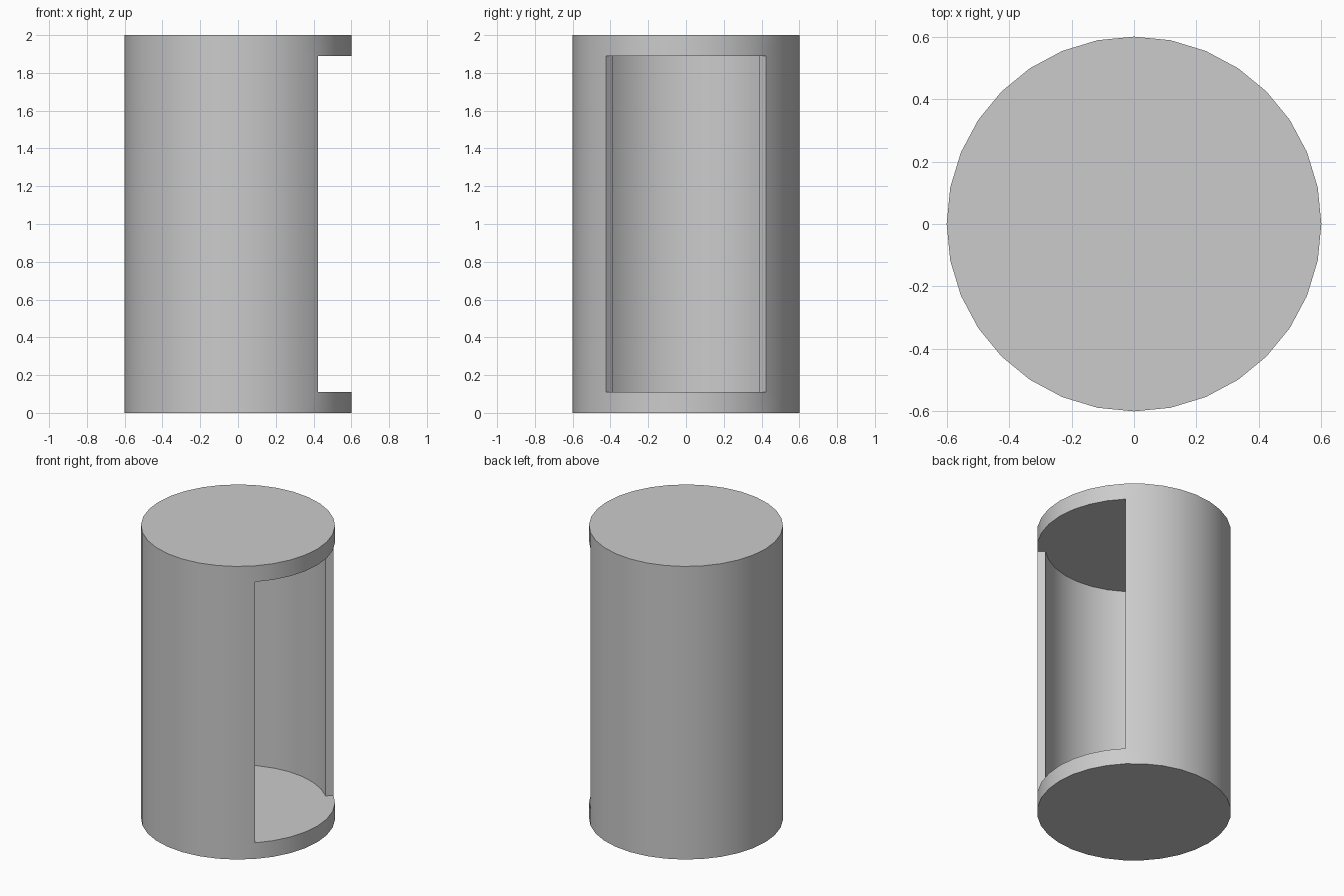
import bpy, bmesh, math

if "Cube" in bpy.data.objects:
    bpy.data.objects.remove(bpy.data.objects["Cube"])

SIDES = 32
R_OUT, R_IN = 0.6, 0.55
HEIGHT, CAP = 2.0, 0.11
FIRST, LAST = 4, 28          # wall spans 45 to 315 degrees, open towards +x

bm = bmesh.new()


def arc(radius, z, indices):
    """Vertices on a circle, keyed by side index."""
    step = 2 * math.pi / SIDES
    return {i: bm.verts.new((radius * math.cos(i * step),
                             radius * math.sin(i * step), z)) for i in indices}


def band(low, high, indices):
    """Quads joining two rings."""
    for i in indices:
        j = (i + 1) % SIDES
        bm.faces.new((low[i], low[j], high[j], high[i]))


levels = (0, CAP, HEIGHT - CAP, HEIGHT)
outer = [arc(R_OUT, z, range(SIDES)) for z in levels]
inner = [arc(R_IN, z, range(FIRST, LAST + 1)) for z in levels[1:3]]

# end caps and their full rims
bm.faces.new(list(outer[0].values()))
bm.faces.new(list(outer[3].values()))
band(outer[0], outer[1], range(SIDES))
band(outer[2], outer[3], range(SIDES))

# curved wall, outside and inside
band(outer[1], outer[2], range(FIRST, LAST))
band(inner[0], inner[1], range(FIRST, LAST))

# side edges of the opening
for i in (FIRST, LAST):
    bm.faces.new((outer[1][i], inner[0][i], inner[1][i], outer[2][i]))

# interior floor and ceiling, reaching the rim in the opening
opening = [i % SIDES for i in range(LAST, SIDES + FIRST + 1)]
for ins, out in zip(inner, outer[1:3]):
    bm.faces.new(list(ins.values()) + [out[i] for i in opening])

bmesh.ops.recalc_face_normals(bm, faces=bm.faces)
mesh = bpy.data.meshes.new("open_cylinder_shell")
bm.to_mesh(mesh)
bm.free()
shell = bpy.data.objects.new("open_cylinder_shell", mesh)
bpy.context.collection.objects.link(shell)

# smooth curve, crisp rims
bpy.context.view_layer.objects.active = shell
shell.select_set(True)
bpy.ops.object.shade_smooth_by_angle(angle=math.radians(30))
